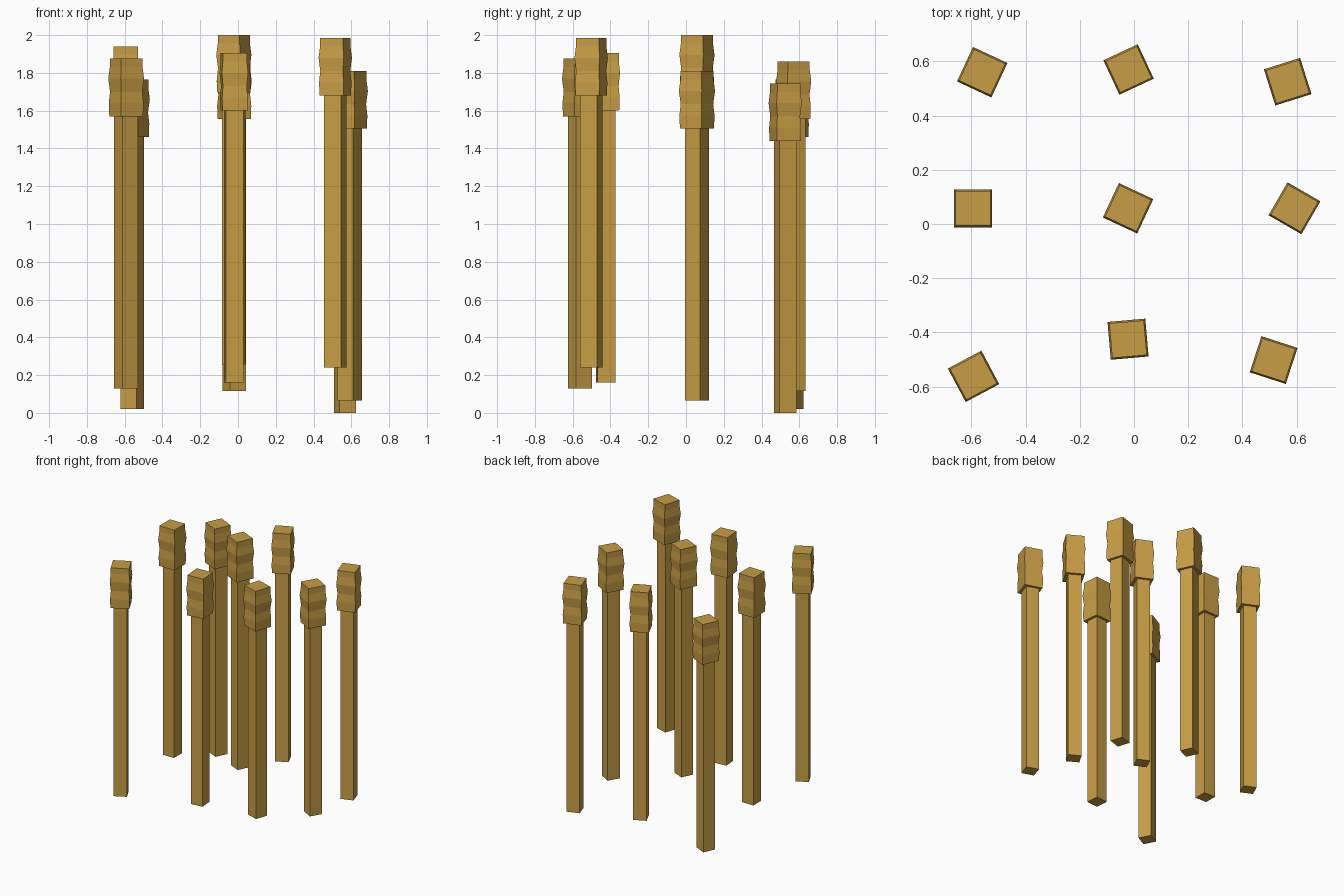
import bpy, bmesh, math

if "Cube" in bpy.data.objects:
    bpy.data.objects.remove(bpy.data.objects["Cube"])

wood = bpy.data.materials.new("ochre_wood")
wood.diffuse_color = (0.58, 0.34, 0.06, 1)
wood.use_nodes = True
wood.node_tree.nodes["Principled BSDF"].inputs["Base Color"].default_value = wood.diffuse_color


def square_loft(name, rings, loc, angle):
    """Stack square rings given as (height, half width) into a closed solid."""
    bm = bmesh.new()
    loops = [[bm.verts.new((sx * h, sy * h, z))
              for sx, sy in ((-1, -1), (1, -1), (1, 1), (-1, 1))]
             for z, h in rings]
    for a, b in zip(loops, loops[1:]):
        for i in range(4):
            j = (i + 1) % 4
            bm.faces.new((a[i], a[j], b[j], b[i]))
    bm.faces.new(loops[0][::-1])
    bm.faces.new(loops[-1])
    mesh = bpy.data.meshes.new(name)
    bm.to_mesh(mesh)
    bm.free()
    mesh.materials.append(wood)
    ob = bpy.data.objects.new(name, mesh)
    ob.location = loc
    ob.rotation_euler.z = math.radians(angle)
    bpy.context.collection.objects.link(ob)
    return ob


# straight shaft, and head with a rippled outline
SHAFT = [(0, 0.047), (1.44, 0.047)]
HEAD = [(1.44, 0.066), (1.51, 0.068), (1.57, 0.063),
        (1.64, 0.070), (1.70, 0.064), (1.745, 0.064)]

# each post: x, y, base height, turn in degrees
POSTS = [
    (-0.56, 0.56, 0.02, -25), (-0.02, 0.57, 0.115, 25), (0.567, 0.525, 0.0, 17.5),
    (-0.594, 0.058, 0.195, 0), (-0.022, 0.058, 0.255, -25), (0.592, 0.058, 0.065, -30),
    (-0.592, -0.562, 0.13, 28), (-0.022, -0.425, 0.16, 5), (0.515, -0.502, 0.24, -18),
]
for n, (x, y, z, turn) in enumerate(POSTS, 1):
    square_loft(f"shaft_{n}", SHAFT, (x, y, z), turn)
    square_loft(f"head_{n}", HEAD, (x, y, z), turn)
